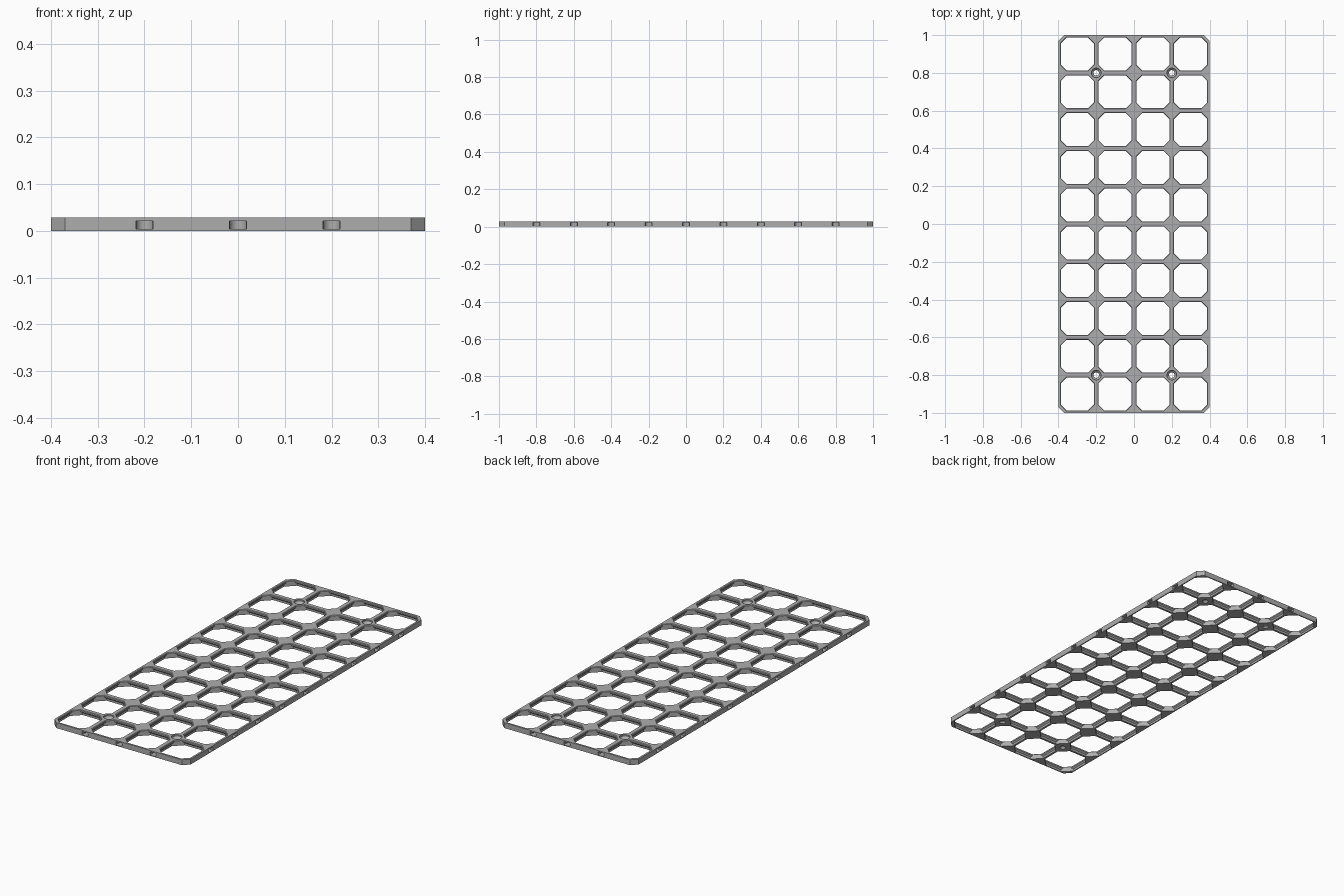
import bpy, bmesh, math

if "Cube" in bpy.data.objects:
    bpy.data.objects.remove(bpy.data.objects["Cube"])

S = 1 / 140           # model drawn in a convenient unit, 280 long
TILE, COLS, ROWS, H = 28, 4, 10, 4
HX, HY = TILE * COLS / 2, TILE * ROWS / 2

grey = bpy.data.materials.new("mid grey")
grey.diffuse_color = (0.42, 0.42, 0.42, 1)
grey.use_nodes = True
grey.node_tree.nodes["Principled BSDF"].inputs["Base Color"].default_value = grey.diffuse_color


def loft(bm, rings):
    """Closed solid through stacked rings of equal point count."""
    vs = [[bm.verts.new([c * S for c in p]) for p in r] for r in rings]
    n = len(vs[0])
    for a, b in zip(vs, vs[1:]):
        for i in range(n):
            j = (i + 1) % n
            bm.faces.new((a[i], a[j], b[j], b[i]))
    bm.faces.new(vs[0][::-1])
    bm.faces.new(vs[-1])


def make_object(name, bm):
    bmesh.ops.recalc_face_normals(bm, faces=bm.faces)
    me = bpy.data.meshes.new(name)
    bm.to_mesh(me)
    bm.free()
    me.materials.append(grey)
    ob = bpy.data.objects.new(name, me)
    bpy.context.collection.objects.link(ob)
    return ob


def opening(cx, cy, inset, diag, z):
    """Square opening with cut corners, counter-clockwise, two points per corner."""
    a = TILE / 2 - inset
    b = TILE - diag * math.sqrt(2) - a
    return [(cx + x, cy + y, z) for x, y in
            ((-a, -b), (-b, -a), (b, -a), (a, -b), (a, b), (b, a), (-b, a), (-a, b))]


# Grid: wall inset and corner depth at each height, with a lip near the top
LEVELS = [(0, 0.8, 5.57), (1.6, 0.8, 5.57), (2.6, 1.8, 5.57), (3.6, 1.8, 5.57), (4, 1.4, 5.17)]
bm = bmesh.new()
for col in range(COLS):
    for row in range(ROWS):
        cx, cy = (col + 0.5) * TILE - HX, (row + 0.5) * TILE - HY
        rings = [[bm.verts.new([c * S for c in p]) for p in opening(cx, cy, i, d, z)]
                 for z, i, d in LEVELS]
        # inner walls
        for a, b in zip(rings, rings[1:]):
            for i in range(8):
                j = (i + 1) % 8
                bm.faces.new((a[j], a[i], b[i], b[j]))
        # flat bottom and top, then outer walls on the border
        t = TILE / 2
        corners = []
        for z, ring in ((0, rings[0]), (H, rings[-1])):
            c = [bm.verts.new(((cx + x) * S, (cy + y) * S, z * S))
                 for x, y in ((-t, -t), (t, -t), (t, t), (-t, t))]
            corners.append(c)
            for k in range(4):
                n = (k + 1) % 4
                bm.faces.new((c[k], ring[2 * k + 1], ring[2 * k]))
                bm.faces.new((c[k], c[n], ring[2 * n], ring[2 * k + 1]))
        lo, hi = corners
        for k, border in enumerate((row == 0, col == COLS - 1, row == ROWS - 1, col == 0)):
            if border:
                n = (k + 1) % 4
                bm.faces.new((lo[k], lo[n], hi[n], hi[k]))
bmesh.ops.remove_doubles(bm, verts=bm.verts, dist=1e-5)
board = make_object("grid_board", bm)

# Cutters: connector slots, countersunk screw holes, outer corner chamfers
cut = bmesh.new()


def slot(px, py, angle):
    side = [(-1, 2.6), (0, 2.6), (1, 2.4), (2.5, 2.6)]
    side += [(2.5 + 2.6 * math.sin(t), 2.6 * math.cos(t))
             for t in (math.pi * k / 16 for k in range(1, 8))]
    prof = side + [(5.1, 0)] + [(u, -v) for u, v in reversed(side)]
    ca, sa = math.cos(angle), math.sin(angle)
    loft(cut, [[(px + u * ca - v * sa, py + u * sa + v * ca, z) for u, v in prof]
               for z in (0.6, 3.0)])


for k in range(1, COLS):
    slot(k * TILE - HX, -HY, math.pi / 2)
    slot(k * TILE - HX, HY, -math.pi / 2)
for k in range(1, ROWS):
    slot(-HX, k * TILE - HY, 0)
    slot(HX, k * TILE - HY, math.pi)

for sx in (-1, 1):
    for sy in (-1, 1):
        loft(cut, [[(sx * TILE + r * math.cos(math.tau * i / 32),
                     sy * (HY - TILE) + r * math.sin(math.tau * i / 32), z) for i in range(32)]
                   for z, r in ((-1, 2.05), (1.45, 2.05), (3, 3.6), (5, 3.6))])
        loft(cut, [[(sx * x, sy * y, z) for x, y in
                    ((HX - 5.2, HY + 1), (HX + 1, HY - 5.2), (HX + 1, HY + 1))]
                   for z in (-1, 5)])
cutter = make_object("hole_cutter", cut)
cutter.hide_render = True

mod = board.modifiers.new("holes", 'BOOLEAN')
mod.operation = 'DIFFERENCE'
mod.solver = 'EXACT'
mod.object = cutter
bpy.context.view_layer.objects.active = board
board.select_set(True)
cutter.select_set(False)
bpy.ops.object.modifier_apply(modifier=mod.name)
bpy.data.objects.remove(cutter)
bpy.ops.object.shade_smooth_by_angle(angle=math.radians(20))
